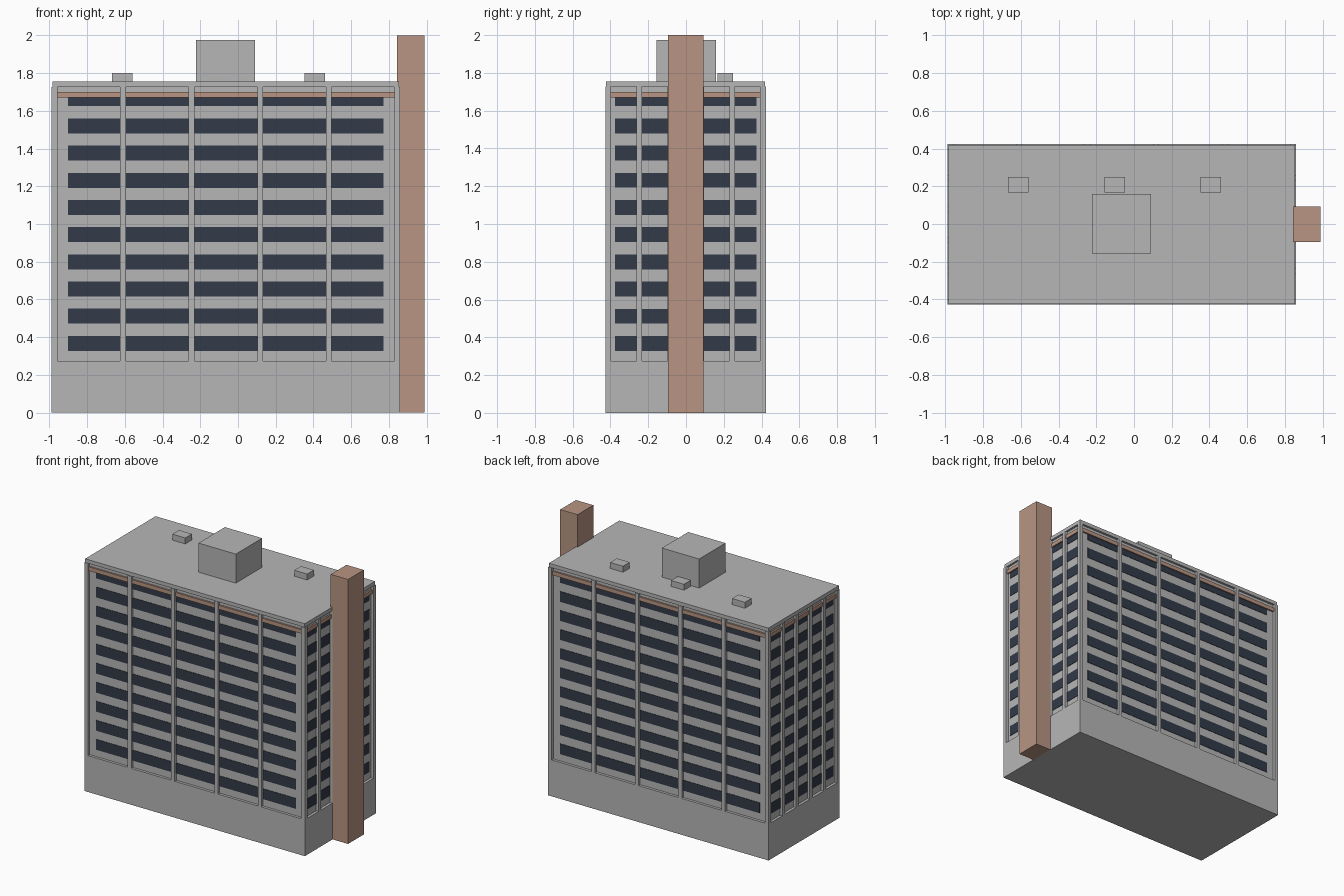
import bpy, bmesh
from mathutils import Vector

cube = bpy.data.objects.get("Cube")
if cube:
    bpy.data.objects.remove(cube, do_unlink=True)


def material(name, rgb):
    m = bpy.data.materials.new(name)
    m.use_nodes = True
    m.diffuse_color = (*rgb, 1)
    m.node_tree.nodes["Principled BSDF"].inputs["Base Color"].default_value = (*rgb, 1)
    return m


concrete = material("concrete grey", (0.47, 0.47, 0.47))
brick = material("pale brick", (0.48, 0.30, 0.225))
glass = material("dark glass", (0.032, 0.043, 0.065))


def boxes(name, mat, spans):
    """One object made of boxes, each given as (x0, x1, y0, y1, z0, z1)."""
    bm = bmesh.new()
    for x0, x1, y0, y1, z0, z1 in spans:
        lo, hi = Vector((x0, y0, z0)), Vector((x1, y1, z1))
        made = bmesh.ops.create_cube(bm, size=1)["verts"]
        for v in made:
            v.co = (lo + hi) / 2 + v.co * (hi - lo)
    mesh = bpy.data.meshes.new(name)
    bm.to_mesh(mesh)
    bm.free()
    mesh.materials.append(mat)
    ob = bpy.data.objects.new(name, mesh)
    bpy.context.collection.objects.link(ob)
    return ob


# Overall block
X0, X1, Y0, Y1 = -0.987, 0.858, -0.427, 0.423
BASE, EAVE, ROOF = 0.275, 1.727, 1.755
DEPTH, PIER, BAYS = 0.02, 0.03, 5


def block(inset, z0, z1):
    return (X0 + inset, X1 - inset, Y0 + inset, Y1 - inset, z0, z1)


def plates(end_x, end_y, thick, z0, z1):
    """Thin plates on all four recessed walls, held back from the corners."""
    d = DEPTH
    return [
        (X0 + end_x, X1 - end_x, Y0 + d - thick, Y0 + d, z0, z1),
        (X0 + end_x, X1 - end_x, Y1 - d, Y1 - d + thick, z0, z1),
        (X0 + d - thick, X0 + d, Y0 + end_y, Y1 - end_y, z0, z1),
        (X1 - d, X1 - d + thick, Y0 + end_y, Y1 - end_y, z0, z1),
    ]


boxes("base", concrete, [block(0, 0, BASE)])
boxes("recessed_walls", concrete, [block(DEPTH, BASE, EAVE)])
boxes("roof_slab", concrete, [block(0.004, EAVE, ROOF)])

# Piers at the corners and between the bays
piers = []
for i in range(BAYS + 1):
    x = X0 + (X1 - X0 - PIER) * i / BAYS
    y = Y0 + (Y1 - Y0 - PIER) * i / BAYS
    if i in (0, BAYS):
        piers += [(x, x + PIER, yy, yy + PIER, BASE, EAVE) for yy in (Y0, Y1 - PIER)]
    else:
        piers += [(x, x + PIER, yy, yy + DEPTH, BASE, EAVE) for yy in (Y0, Y1 - DEPTH)]
        piers += [(xx, xx + DEPTH, y, y + PIER, BASE, EAVE) for xx in (X0, X1 - DEPTH)]
boxes("piers", concrete, piers)

# Window strips, one per floor
strips = []
for floor in range(10):
    z = 0.328 + 0.144 * floor
    strips += plates(0.087, 0.05, 0.003, z, min(z + 0.079, 1.68))
boxes("window_strips", glass, strips)

# Trim band under the eaves
boxes("trim_band", brick, plates(PIER, PIER, 0.012, 1.67, 1.70))

# Side shaft and rooftop boxes
boxes("side_shaft", brick, [(0.842, 0.987, -0.095, 0.093, 0, 2)])
boxes("roof_house", concrete, [(-0.222, 0.09, -0.155, 0.16, ROOF, 1.975)])
boxes("roof_vents", concrete,
      [(x - 0.054, x + 0.054, 0.168, 0.248, ROOF, 1.80) for x in (-0.613, -0.103, 0.407)])
